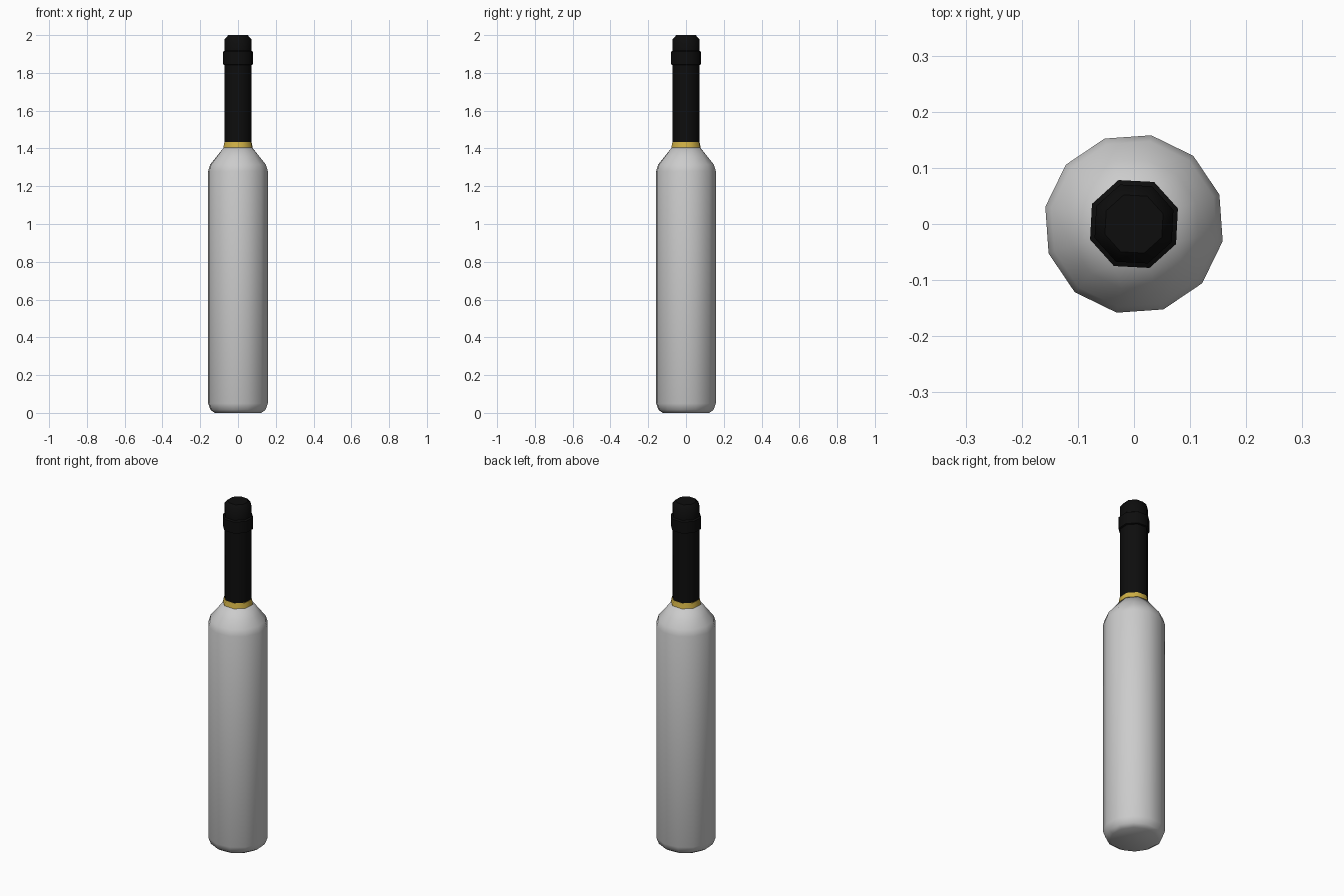
import bpy, bmesh, math

if "Cube" in bpy.data.objects:
    bpy.data.objects.remove(bpy.data.objects["Cube"])


def add_ring(bm, radius, z, sides, turn):
    """One horizontal polygon; returns its edges and vertices."""
    vs = [bm.verts.new((radius * math.cos(math.radians(turn) + math.tau * i / sides),
                        radius * math.sin(math.radians(turn) + math.tau * i / sides), z))
          for i in range(sides)]
    es = [bm.edges.new((vs[i], vs[(i + 1) % sides])) for i in range(sides)]
    return es, vs


def lathe(name, rings, smooth_angle, colour=None):
    """Skin a stack of (radius, z, sides, turn) rings and cap both ends."""
    bm = bmesh.new()
    made = [add_ring(bm, *r) for r in rings]
    for low, high in zip(made, made[1:]):
        bmesh.ops.bridge_loops(bm, edges=low[0] + high[0])
    bm.faces.new(made[0][1][::-1])
    bm.faces.new(made[-1][1])
    bmesh.ops.recalc_face_normals(bm, faces=bm.faces[:])
    mesh = bpy.data.meshes.new(name)
    bm.to_mesh(mesh)
    bm.free()
    obj = bpy.data.objects.new(name, mesh)
    bpy.context.collection.objects.link(obj)
    if colour:
        mat = bpy.data.materials.new(name + "_colour")
        mat.diffuse_color = colour
        mat.use_nodes = True
        mat.node_tree.nodes["Principled BSDF"].inputs["Base Color"].default_value = mat.diffuse_color
        mesh.materials.append(mat)
    bpy.ops.object.select_all(action='DESELECT')
    obj.select_set(True)
    bpy.context.view_layer.objects.active = obj
    bpy.ops.object.shade_smooth_by_angle(angle=math.radians(smooth_angle))
    return obj


def twelve(points):
    return [(r, z, 12, 19) for r, z in points]


def eight(points):
    return [(r, z, 8, 19.5) for r, z in points]


# Glass body: twelve sides, narrowing to the eight-sided neck
lathe("bottle_body",
      twelve([(0.125, 0.0), (0.148, 0.015), (0.161, 0.05), (0.161, 1.28),
              (0.150, 1.315), (0.117, 1.355)]) + eight([(0.080, 1.405)]), 80)

# Gold band at the base of the neck
lathe("neck_band", eight([(0.082, 1.405), (0.076, 1.435)]), 60, (0.62, 0.43, 0.06, 1))

# Black foil sleeve with raised lip and rounded top
lathe("foil_sleeve",
      eight([(0.0745, 1.435), (0.0745, 1.842), (0.083, 1.845), (0.083, 1.912),
             (0.0745, 1.918), (0.0745, 1.978), (0.055, 2.0)]), 50, (0.004, 0.004, 0.004, 1))
